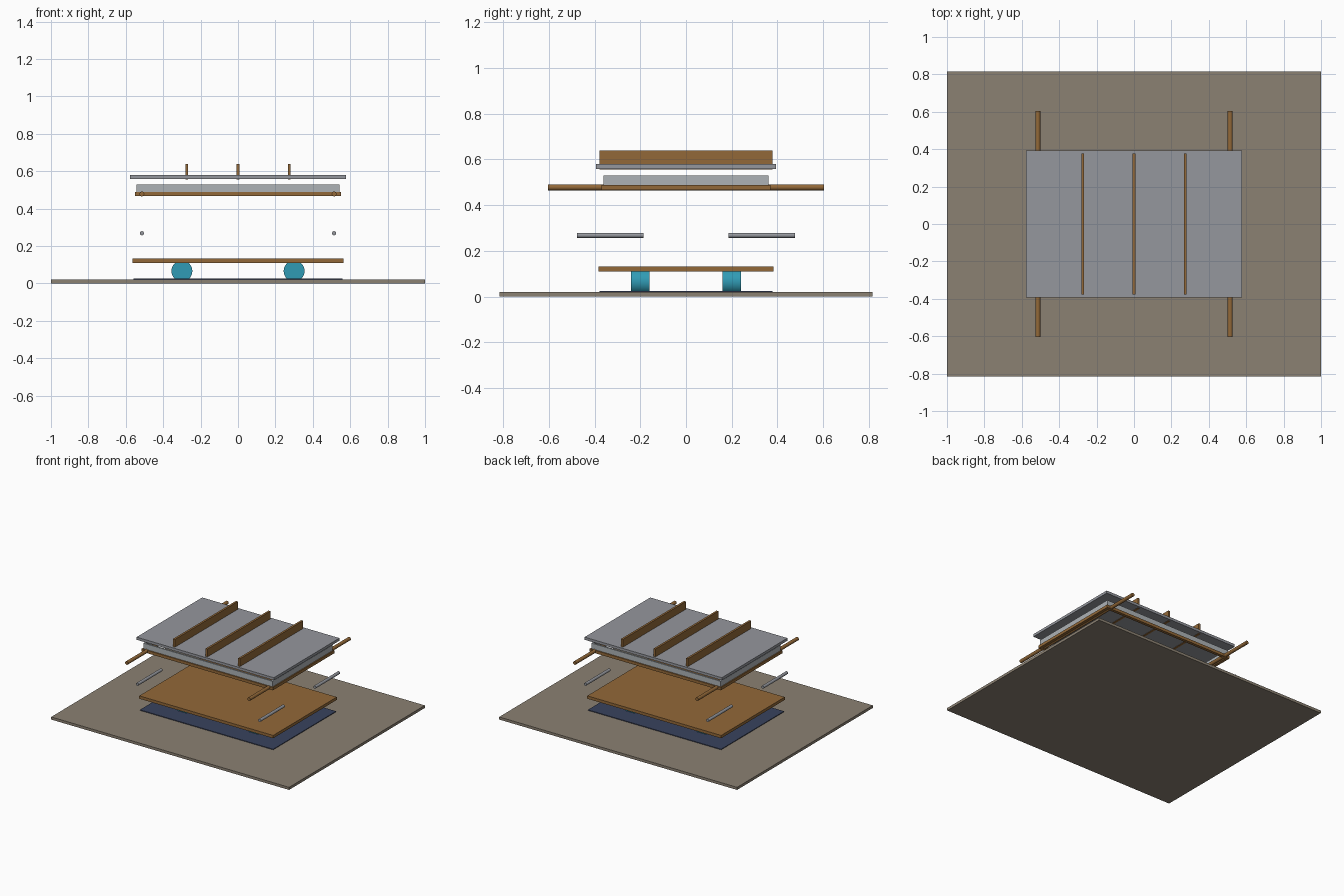
import bpy, math

if "Cube" in bpy.data.objects:
    bpy.data.objects.remove(bpy.data.objects["Cube"])


def material(name, rgb):
    m = bpy.data.materials.new(name)
    m.diffuse_color = (*rgb, 1)
    m.use_nodes = True
    m.node_tree.nodes["Principled BSDF"].inputs["Base Color"].default_value = m.diffuse_color
    return m


EARTH = material("earth", (0.26, 0.22, 0.17))
WOOD = material("wood", (0.29, 0.14, 0.04))
BLUE = material("blue", (0.03, 0.33, 0.46))
NAVY = material("navy", (0.04, 0.055, 0.11))
PALE = material("pale_metal", (0.42, 0.45, 0.47))
STEEL = material("steel", (0.30, 0.31, 0.34))


def box(name, x, y, z, mat):
    """Box from (min, max) ranges on each axis."""
    bpy.ops.mesh.primitive_cube_add(size=1, location=[sum(r) / 2 for r in (x, y, z)])
    o = bpy.context.object
    o.name = name
    o.scale = [r[1] - r[0] for r in (x, y, z)]
    bpy.ops.object.transform_apply(location=False, rotation=False, scale=True)
    o.data.materials.append(mat)
    return o


def rod(name, x, y, z, radius, mat, sides=32):
    """Cylinder lying along y."""
    bpy.ops.mesh.primitive_cylinder_add(
        vertices=sides, radius=radius, depth=y[1] - y[0],
        location=(x, sum(y) / 2, z), rotation=(math.pi / 2, 0, 0))
    o = bpy.context.object
    o.name = name
    o.data.materials.append(mat)
    bpy.ops.object.shade_smooth_by_angle()
    return o


def frame(name, hx, hy, z, t, mat):
    """Open rectangular frame from four butted bars."""
    for s, side in ((-1, "front"), (1, "back")):
        box(f"{name}_{side}", (-hx, hx), sorted((s * hy, s * (hy - t))), z, mat)
    for s, side in ((-1, "left"), (1, "right")):
        box(f"{name}_{side}", sorted((s * hx, s * (hx - t))), (-hy + t, hy - t), z, mat)


# Ground slab and liner sheet
box("ground_slab", (-1, 1), (-0.815, 0.815), (0, 0.02), EARTH)
box("liner_sheet", (-0.56, 0.56), (-0.378, 0.378), (0.02, 0.025), NAVY)

# Floats and the board resting on them
for sx in (-1, 1):
    for sy in (-1, 1):
        rod("float", sx * 0.3, sorted((sy * 0.16, sy * 0.24)), 0.066, 0.056, BLUE)
box("float_board", (-0.563, 0.563), (-0.382, 0.382), (0.11, 0.132), WOOD)

# Loose steel pins at the corners
for sx in (-1, 1):
    for sy in (-1, 1):
        rod("corner_pin", sx * 0.514, sorted((sy * 0.186, sy * 0.476)), 0.268, 0.011, STEEL)

# Wooden base frame with carrying poles, and metal walls above
frame("base_rail", 0.551, 0.369, (0.466, 0.488), 0.022, WOOD)
for sx, side in ((-1, "left"), (1, "right")):
    rod(f"carrying_pole_{side}", sx * 0.514, (-0.603, 0.603), 0.478, 0.013, WOOD)
frame("tray_wall", 0.543, 0.361, (0.488, 0.53), 0.012, PALE)

# Lid with three battens
box("lid", (-0.577, 0.577), (-0.394, 0.394), (0.559, 0.579), STEEL)
for x in (-0.274, 0, 0.274):
    box("lid_batten", (x - 0.008, x + 0.008), (-0.378, 0.378), (0.556, 0.638), WOOD)
